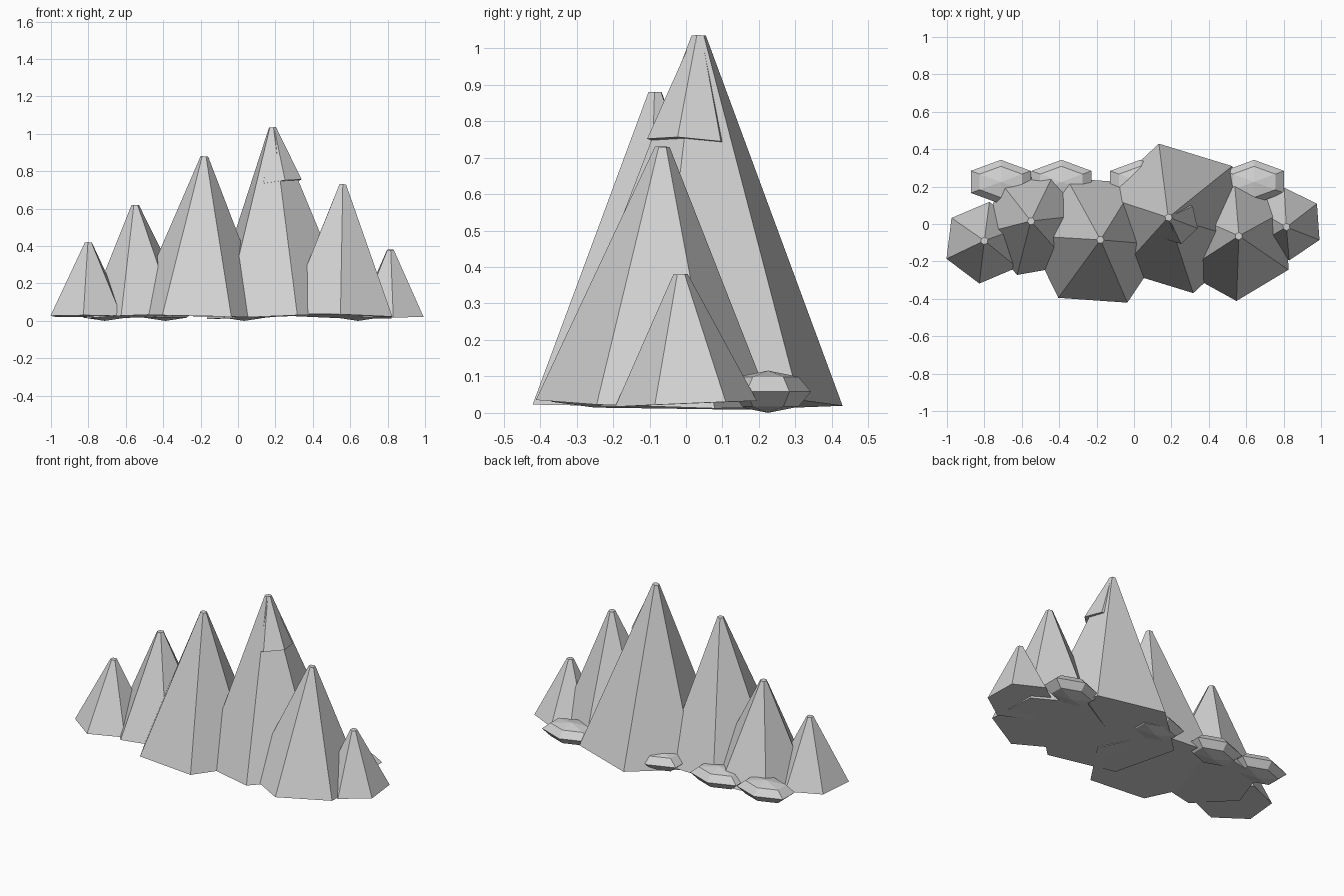
import bpy, bmesh, math
from mathutils import Vector, Matrix

if "Cube" in bpy.data.objects:
    bpy.data.objects.remove(bpy.data.objects["Cube"])

stone = bpy.data.materials.new("grey stone")
stone.diffuse_color = (0.65, 0.65, 0.65, 1)
stone.use_nodes = True
stone.node_tree.nodes["Principled BSDF"].inputs["Base Color"].default_value = stone.diffuse_color


def hex_solid(name, rings, angle, matrix):
    """Six-sided solid from (radius, height) rings; radius 0 makes a point."""
    bm = bmesh.new()
    loops = []
    for r, z in rings:
        n = 6 if r > 0 else 1
        loops.append([bm.verts.new((r * math.cos(math.radians(angle + 60 * i)),
                                    r * math.sin(math.radians(angle + 60 * i)), z))
                      for i in range(n)])
    for a, b in zip(loops, loops[1:]):
        for i in range(6):
            j = (i + 1) % 6
            quad = [a[i % len(a)], a[j % len(a)], b[j % len(b)], b[i % len(b)]]
            bm.faces.new(list(dict.fromkeys(quad)))
    for loop in (loops[0], loops[-1]):
        if len(loop) == 6:
            bm.faces.new(loop)
    bmesh.ops.recalc_face_normals(bm, faces=bm.faces)
    bm.transform(matrix)
    mesh = bpy.data.meshes.new(name)
    bm.to_mesh(mesh)
    bm.free()
    mesh.materials.append(stone)
    obj = bpy.data.objects.new(name, mesh)
    bpy.context.collection.objects.link(obj)
    return obj


def spire(name, base, top, radius, angle, tip=0.02):
    """Tapered spire leaning from its base centre to its top centre."""
    base, top = Vector(base), Vector(top)
    axis = top - base
    lean = Vector((0, 0, 1)).rotation_difference(axis).to_matrix().to_4x4()
    return hex_solid(name, [(radius, 0), (tip, axis.length)], angle,
                     Matrix.Translation(base) @ lean)


# Row of leaning peaks: base x, y, top x, y, z, radius, turn
peaks = [
    (-0.80, -0.10, -0.80, -0.09, 0.42, 0.22, 23),
    (-0.526, 0.00, -0.55, 0.015, 0.62, 0.29, 10),
    (-0.198, -0.088, -0.18, -0.085, 0.88, 0.37, 56),
    (0.225, 0.03, 0.185, 0.035, 1.035, 0.41, 43),
    (0.542, -0.088, 0.56, -0.065, 0.73, 0.324, 31),
    (0.8165, 0.0, 0.815, -0.015, 0.38, 0.195, 34),
]
for i, (bx, by, tx, ty, tz, r, a) in enumerate(peaks):
    spire(f"peak_{i + 1}", (bx, by, 0.025), (tx, ty, tz), r, a)

# Overhanging cap on the tallest peak
spire("peak_cap", (0.225, 0.012, 0.74), (0.19, 0.033, 1.03), 0.122, 43, 0.015)

# Flattened boulders along the back
s = math.sqrt(0.5)
for i, x in enumerate((-0.712, -0.388, 0.033, 0.642)):
    place = Matrix.Translation((x, 0.225, 0.058)) @ Matrix.Diagonal((0.185, 0.118, 0.058, 1))
    hex_solid(f"boulder_{i + 1}", [(0, -1), (s, -s), (1, 0), (s, s), (0, 1)], 90, place)
